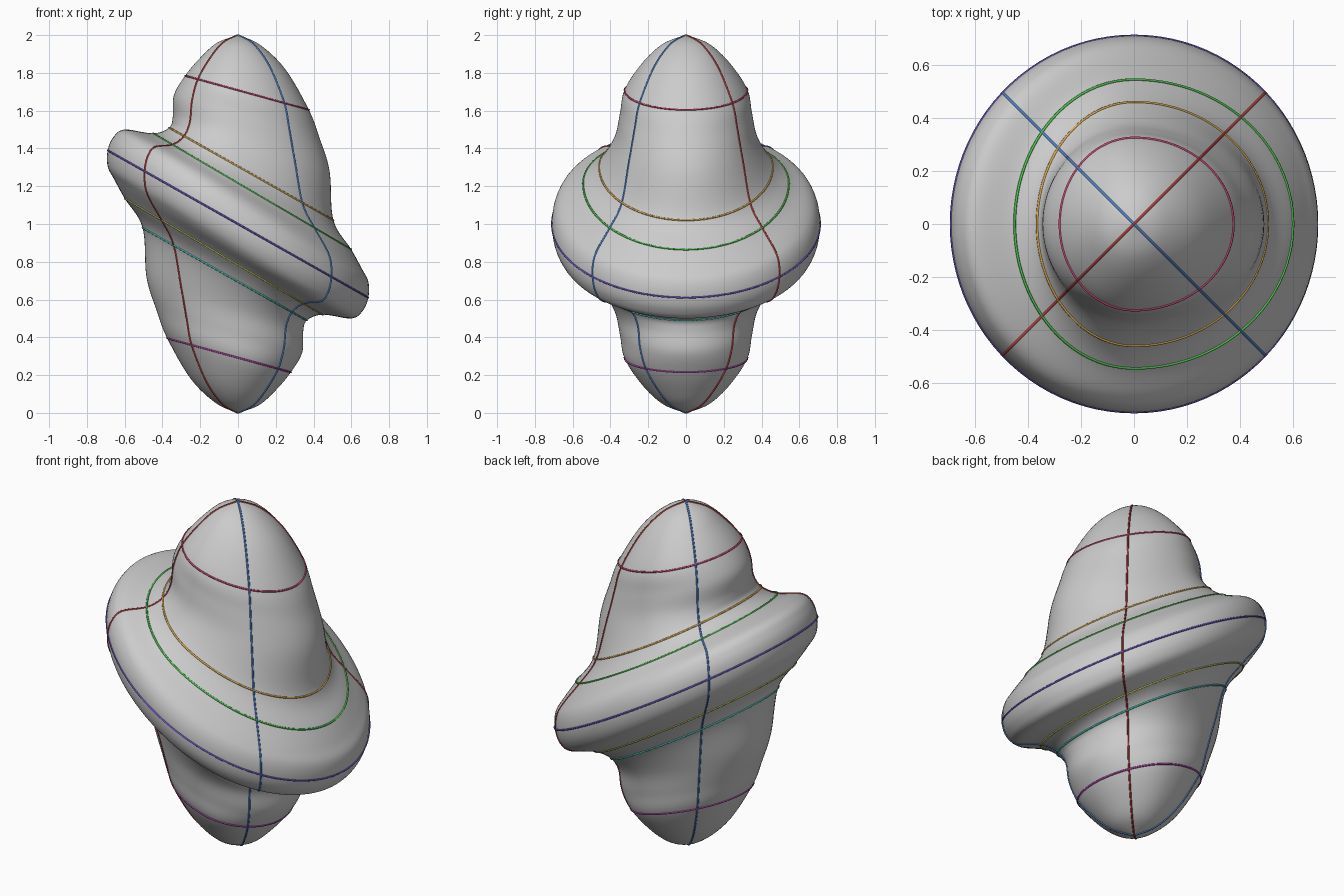
import bpy, bmesh, math

if "Cube" in bpy.data.objects:
    bpy.data.objects.remove(bpy.data.objects["Cube"])

# Cross-section loops of the upper half: left x, z, right x, z, half depth in y
UPPER = [
    (0.0, 2.0, 0.0, 2.0, 0.0),
    (-0.11, 1.96, 0.115, 1.95, 0.12),
    (-0.20, 1.88, 0.25, 1.82, 0.23),
    (-0.28, 1.785, 0.375, 1.605, 0.325),   # upper contour
    (-0.34, 1.68, 0.43, 1.46, 0.35),
    (-0.345, 1.57, 0.485, 1.28, 0.38),
    (-0.365, 1.51, 0.505, 1.02, 0.46),     # neck of the ring
    (-0.45, 1.48, 0.60, 0.865, 0.545),     # shoulder of the ring
    (-0.60, 1.50, 0.655, 0.765, 0.65),
    (-0.66, 1.46, 0.69, 0.695, 0.695),
]
EQUATOR = [(-0.69, 1.39, 0.69, 0.61, 0.71)]
# The lower half is the upper half turned 180 degrees about y
LOWER = [(-xr, 2 - zr, -xl, 2 - zl, ry) for xl, zl, xr, zr, ry in reversed(UPPER)]
LOOPS = UPPER + EQUATOR + LOWER
SIDES, STEPS = 96, 6


def section(t):
    """Smoothly interpolated cross-section at loop position t."""
    i = min(int(t), len(LOOPS) - 2)
    u = t - i
    a, b, c, d = [LOOPS[max(0, min(len(LOOPS) - 1, i + k))] for k in (-1, 0, 1, 2)]
    return [0.5 * (2 * q + (r - p) * u + (2 * p - 5 * q + 4 * r - s) * u * u
                   + (3 * q - p - 3 * r + s) * u ** 3)
            for p, q, r, s in zip(a, b, c, d)]


def surface_point(t, angle):
    """Point at a compass angle: two half ellipses joined at x = 0."""
    xl, zl, xr, zr, ry = section(t)
    if ry < 1e-6:
        return (0, 0, (zl + zr) / 2)
    c, s = math.cos(angle), math.sin(angle)
    hx = xr if c > 0 else -xl
    r = 1 / math.hypot(c / hx, s / ry)
    x = r * c
    return (x, r * s, zl + (zr - zl) * (x - xl) / (xr - xl))


# Egg-shaped body with its tilted ring, one continuous skin
bm = bmesh.new()
count = (len(LOOPS) - 1) * STEPS
rows = [[bm.verts.new(surface_point(k / STEPS, 2 * math.pi * j / SIDES))
         for j in range(SIDES)] for k in range(1, count)]
top = bm.verts.new((0, 0, 2))
bottom = bm.verts.new((0, 0, 0))
for j in range(SIDES):
    n = (j + 1) % SIDES
    bm.faces.new((top, rows[0][j], rows[0][n]))
    bm.faces.new((bottom, rows[-1][n], rows[-1][j]))
    for a, b in zip(rows, rows[1:]):
        bm.faces.new((a[j], b[j], b[n], a[n]))
bmesh.ops.recalc_face_normals(bm, faces=bm.faces)
mesh = bpy.data.meshes.new("ringed_body")
bm.to_mesh(mesh)
bm.free()
body = bpy.data.objects.new("ringed_body", mesh)
bpy.context.collection.objects.link(body)
bpy.context.view_layer.objects.active = body
body.select_set(True)
bpy.ops.object.shade_smooth_by_angle(angle=math.radians(40))


def surface_line(name, points, color):
    """Thin coloured guide line lying on the skin."""
    curve = bpy.data.curves.new(name, "CURVE")
    curve.dimensions = "3D"
    curve.bevel_depth = 0.005
    curve.bevel_resolution = 1
    spline = curve.splines.new("POLY")
    spline.points.add(len(points) - 1)
    for sp, p in zip(spline.points, points):
        sp.co = (*p, 1)
    spline.use_cyclic_u = True
    mat = bpy.data.materials.new(name + "_colour")
    mat.diffuse_color = (*color, 1)
    mat.use_nodes = True
    mat.node_tree.nodes["Principled BSDF"].inputs["Base Color"].default_value = mat.diffuse_color
    curve.materials.append(mat)
    bpy.context.collection.objects.link(bpy.data.objects.new(name, curve))


# Contour lines around the body
for name, t, color in (
        ("upper_contour", 3, (0.6, 0.06, 0.16)),
        ("upper_neck_line", 6, (0.75, 0.42, 0.08)),
        ("upper_shoulder_line", 7, (0.08, 0.6, 0.08)),
        ("ring_rim_line", 10, (0.16, 0.08, 0.55)),
        ("lower_shoulder_line", 13, (0.6, 0.6, 0.1)),
        ("lower_neck_line", 14, (0.06, 0.6, 0.5)),
        ("lower_contour", 17, (0.5, 0.06, 0.45))):
    surface_line(name, [surface_point(t, 2 * math.pi * j / SIDES)
                        for j in range(SIDES)], color)

# Two lengthwise lines crossing at the poles
for name, angle, color in (("red_meridian", 45, (0.5, 0.05, 0.05)),
                           ("blue_meridian", 135, (0.08, 0.25, 0.65))):
    a = math.radians(angle)
    down = [surface_point(k / STEPS, a) for k in range(count)]
    up = [surface_point(k / STEPS, a + math.pi) for k in range(count, 0, -1)]
    surface_line(name, down + up, color)
